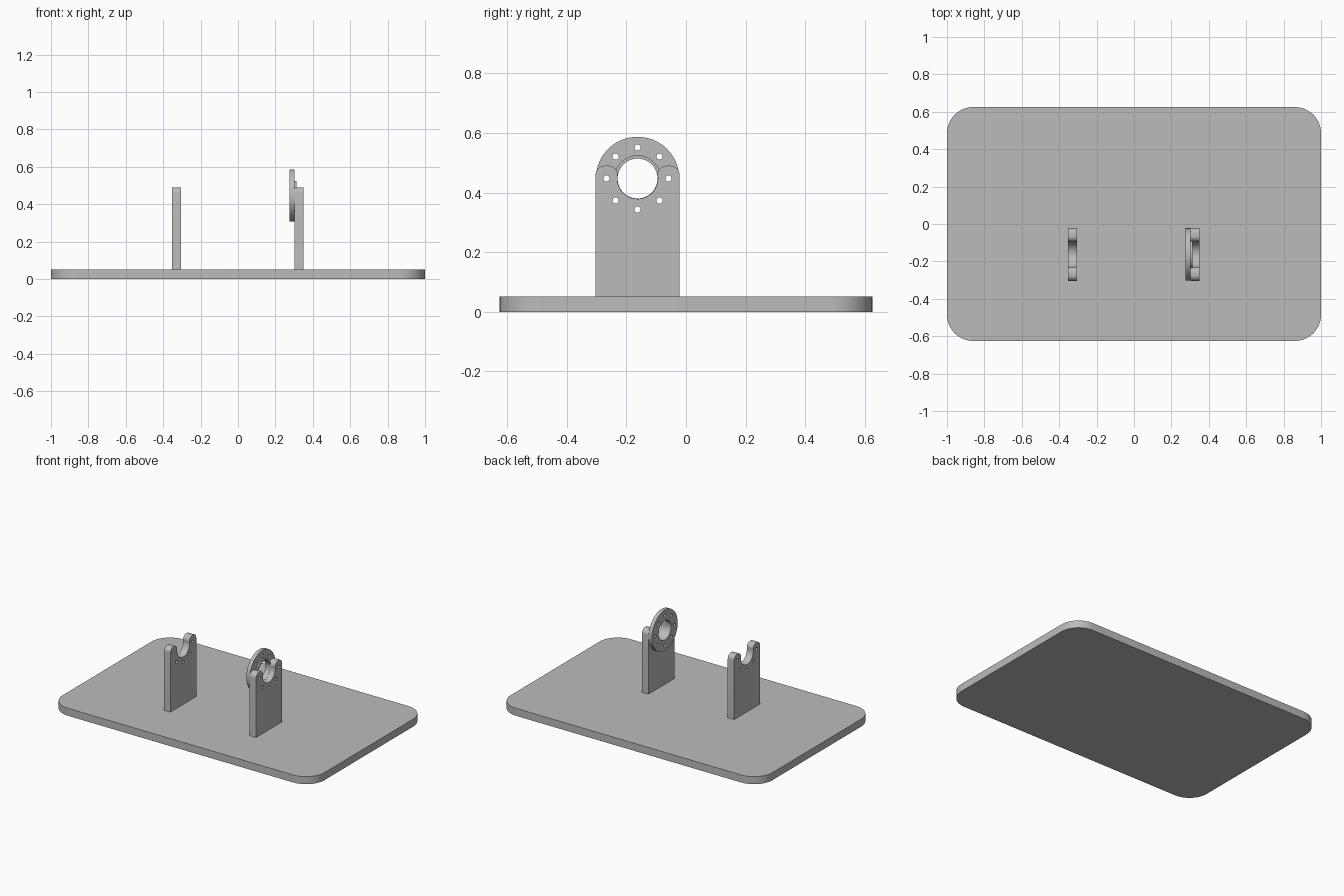
import bpy, bmesh
from math import sin, cos, pi, sqrt, atan2
from mathutils import Matrix

if "Cube" in bpy.data.objects:
    bpy.data.objects.remove(bpy.data.objects["Cube"])

grey = bpy.data.materials.new("light_grey")
grey.diffuse_color = (0.5, 0.5, 0.5, 1)
grey.use_nodes = True
grey.node_tree.nodes["Principled BSDF"].inputs["Base Color"].default_value = grey.diffuse_color

AXIS_Y, AXIS_Z = -0.1625, 0.447      # centre line of the bearing
BORE, BOLT_R, BOLT_HOLE = 0.067, 0.104, 0.0105


def arc(cx, cy, r, a0, a1, n):
    return [(cx + r * cos(a0 + (a1 - a0) * i / n),
             cy + r * sin(a0 + (a1 - a0) * i / n)) for i in range(n + 1)]


def circle(cx, cy, r, n):
    return arc(cx, cy, r, 0, 2 * pi, n)[:-1]


def plate(name, loops, depth, matrix):
    """Extrude an outline with holes from local z = 0 to depth."""
    cu = bpy.data.curves.new(name + "_outline", 'CURVE')
    cu.dimensions, cu.fill_mode, cu.extrude = '2D', 'BOTH', depth / 2
    for pts in loops:
        sp = cu.splines.new('POLY')
        sp.points.add(len(pts) - 1)
        for p, (x, y) in zip(sp.points, pts):
            p.co = (x, y, 0, 1)
        sp.use_cyclic_u = True
    tmp = bpy.data.objects.new(name + "_tmp", cu)
    bpy.context.collection.objects.link(tmp)
    bpy.context.view_layer.update()
    me = bpy.data.meshes.new_from_object(
        tmp.evaluated_get(bpy.context.evaluated_depsgraph_get()))
    bpy.data.objects.remove(tmp)
    bpy.data.curves.remove(cu)
    me.transform(matrix @ Matrix.Translation((0, 0, depth / 2)))
    bm = bmesh.new()
    bm.from_mesh(me)
    bmesh.ops.remove_doubles(bm, verts=bm.verts, dist=1e-5)
    bmesh.ops.recalc_face_normals(bm, faces=bm.faces)
    bm.to_mesh(me)
    bm.free()
    me.materials.clear()
    me.materials.append(grey)
    me.name = name
    ob = bpy.data.objects.new(name, me)
    bpy.context.collection.objects.link(ob)
    bpy.ops.object.select_all(action='DESELECT')
    ob.select_set(True)
    bpy.context.view_layer.objects.active = ob
    bpy.ops.object.shade_smooth_by_angle(angle=0.6)
    return ob


def upright_frame(x):
    """Local x, y, z become world y, z, x, centred on the bearing axis."""
    return Matrix(((0, 0, 1, x), (1, 0, 0, AXIS_Y), (0, 1, 0, AXIS_Z), (0, 0, 0, 1)))


def bolt_holes(indices):
    return [circle(BOLT_R * cos(i * pi / 4), BOLT_R * sin(i * pi / 4), BOLT_HOLE, 20)
            for i in indices]


# Base board with rounded corners
W, D, R = 1.0, 0.625, 0.14
base = []
for k, (sx, sy) in enumerate([(1, 1), (-1, 1), (-1, -1), (1, -1)]):
    base += arc(sx * (W - R), sy * (D - R), R, k * pi / 2, (k + 1) * pi / 2, 14)
plate("base_board", [base], 0.052, Matrix())

# Uprights: open cradle between two rounded horns
HALF, TOP, FOOT, F, NOTCH = 0.141, 0.043, 0.05 - AXIS_Z, 0.03, 0.068
fz = TOP - F
fy = sqrt((NOTCH + F) ** 2 - fz ** 2)
touch = atan2(fz, fy)
side = [(HALF, FOOT)]
side += arc(HALF - F, fz, F, 0, pi / 2, 8)
side += arc(fy, fz, F, pi / 2, pi + touch, 8)
side += arc(0, 0, NOTCH, touch, -pi / 2, 20)[1:]
outline = side + [(-x, y) for x, y in reversed(side[:-1])]
for name, x in (("left_upright", -0.353), ("right_upright", 0.302)):
    plate(name, [outline] + bolt_holes((0, 4, 5, 6, 7)), 0.049, upright_frame(x))

# Bearing flange with eight bolt holes, and its raised collar
plate("bearing_flange", [circle(0, 0, 0.14, 64), circle(0, 0, BORE, 48)]
      + bolt_holes(range(8)), 0.026, upright_frame(0.2755))
plate("bearing_collar", [circle(0, 0, 0.078, 48), circle(0, 0, BORE, 48)],
      0.011, upright_frame(0.3010))
